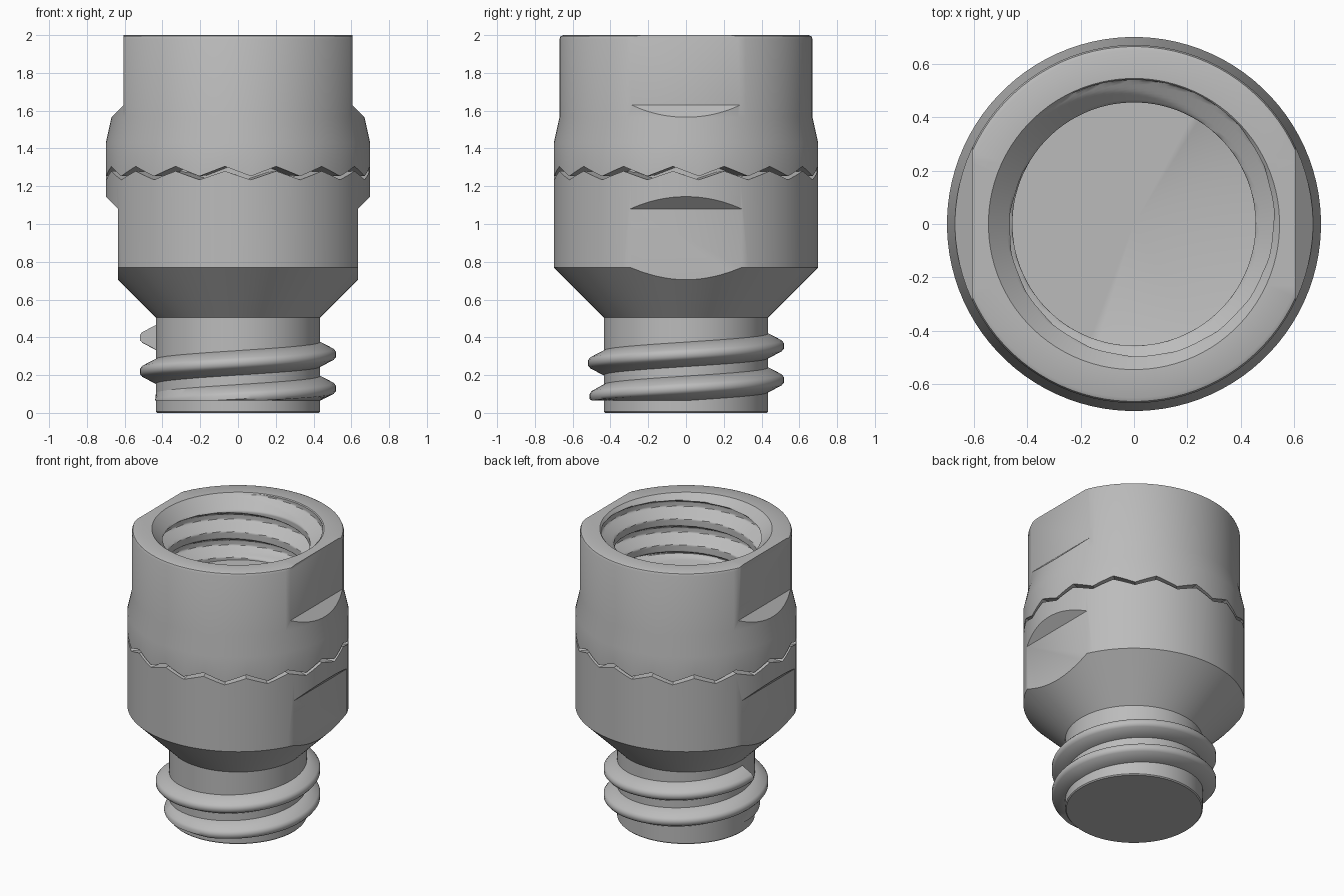
import bpy, bmesh, math

if "Cube" in bpy.data.objects:
    bpy.data.objects.remove(bpy.data.objects["Cube"])

SEG = 96                      # six segments per coupling tooth
PHASE = math.radians(16.8)    # angle of a tooth peak
PITCH = 0.18

steel = bpy.data.materials.new("grey_metal")
steel.diffuse_color = (0.5, 0.5, 0.5, 1)
steel.use_nodes = True
steel.node_tree.nodes["Principled BSDF"].inputs["Base Color"].default_value = steel.diffuse_color


def clamp(v):
    return max(0.0, min(1.0, v))


def make_object(name, bm):
    bmesh.ops.recalc_face_normals(bm, faces=bm.faces)
    mesh = bpy.data.meshes.new(name)
    bm.to_mesh(mesh)
    bm.free()
    mesh.materials.append(steel)
    ob = bpy.data.objects.new(name, mesh)
    bpy.context.collection.objects.link(ob)
    return ob


def activate(ob):
    bpy.ops.object.select_all(action='DESELECT')
    ob.select_set(True)
    bpy.context.view_layer.objects.active = ob


def smooth(ob, angle=30):
    activate(ob)
    bpy.ops.object.shade_smooth_by_angle(angle=math.radians(angle))


def lathe(name, rings, z_first, z_last):
    """Closed turned solid; each ring is a function angle -> (radius, z)."""
    bm = bmesh.new()
    angles = [PHASE + 2 * math.pi * i / SEG for i in range(SEG)]
    loops = []
    for ring in rings:
        loop = []
        for a in angles:
            r, z = ring(a)
            loop.append(bm.verts.new((r * math.cos(a), r * math.sin(a), z)))
        loops.append(loop)
    for lo, hi in zip(loops, loops[1:]):
        for i in range(SEG):
            j = (i + 1) % SEG
            bm.faces.new((lo[i], lo[j], hi[j], hi[i]))
    for loop, z in ((loops[0], z_first), (loops[-1], z_last)):
        pole = bm.verts.new((0, 0, z))
        for i in range(SEG):
            bm.faces.new((loop[i], loop[(i + 1) % SEG], pole))
    return make_object(name, bm)


def plain(r, z):
    return lambda a: (r, z)


def toothed(r, mid, amp):
    """Zigzag ring of sixteen teeth whose height shrinks towards the axis."""
    def ring(a):
        t = ((a - PHASE) * 16 / (2 * math.pi)) % 1.0
        return r, mid + amp * (r / 0.7) * (abs(2 * t - 1) * 2 - 1)
    return ring


def cut_flats(ob, profile):
    """Mill a wrench flat on both x sides with a prism of the given xz profile."""
    for side in (1, -1):
        bm = bmesh.new()
        verts = [bm.verts.new((side * x, -1, z)) for x, z in profile]
        face = bm.faces.new(verts)
        new = bmesh.ops.extrude_face_region(bm, geom=[face])["geom"]
        bmesh.ops.translate(bm, vec=(0, 2, 0),
                            verts=[g for g in new if isinstance(g, bmesh.types.BMVert)])
        cutter = make_object("flat_cutter", bm)
        cutter.hide_render = True
        mod = ob.modifiers.new("flat", 'BOOLEAN')
        mod.operation = 'DIFFERENCE'
        mod.solver = 'EXACT'
        mod.object = cutter
        activate(ob)
        bpy.ops.object.modifier_apply(modifier=mod.name)
        bpy.data.objects.remove(cutter)


# Lower body: neck, cone, barrel and toothed upper face
lower = lathe("lower_body", [
    plain(0.428, 0), plain(0.435, 0.007), plain(0.435, 0.505),
    plain(0.70, 0.77), toothed(0.70, 1.257, 0.023), toothed(0.55, 1.257, 0.023),
], 0, 1.257)
cut_flats(lower, [(0.635, 0.55), (0.635, 1.08), (0.835, 1.28), (0.9, 1.28), (0.9, 0.55)])
smooth(lower)


# Upper body: toothed lower face, tapered collar, rim and threaded socket
FLOOR = 1.57


def socket_ring(z):
    def ring(a):
        d = (z - 1.7675 - PITCH * a / (2 * math.pi)) % PITCH
        d = min(d, PITCH - d)
        depth = 0.085 * clamp((0.065 - d) / 0.047) * clamp((z - FLOOR) / 0.03)
        return max(0.455 + depth, 0.545 - (2 - z)), z
    return ring


ROWS = 70
socket = [socket_ring(2 - (2 - FLOOR) * i / ROWS) for i in range(ROWS + 1)]
upper = lathe("upper_body", [
    toothed(0.55, 1.279, 0.026), toothed(0.70, 1.279, 0.026),
    plain(0.70, 1.43), plain(0.67, 1.565), plain(0.67, 1.98),
    plain(0.664, 1.994), plain(0.65, 2.0),
] + socket, 1.279, FLOOR)
cut_flats(upper, [(0.605, 2.1), (0.605, 1.63), (0.805, 1.43), (0.9, 1.43), (0.9, 2.1)])
smooth(upper, 35)

# Core joining the two toothed faces
smooth(lathe("coupling_core", [plain(0.56, 1.22), plain(0.56, 1.32)], 1.22, 1.32))

# External thread swept along a helix, fading in at the bottom
SECTION = [(0.42, -0.065), (0.435, -0.065), (0.508, -0.027), (0.52, -0.012),
           (0.52, 0.012), (0.508, 0.027), (0.435, 0.065), (0.42, 0.065)]
bm = bmesh.new()
STEPS = 192
previous = None
for i in range(STEPS + 1):
    a = -math.pi + 4 * math.pi * i / STEPS
    fade = clamp(0.03 + (a + math.pi) / (math.pi * 0.6))
    loop = []
    for r, dz in SECTION:
        r = 0.435 + (r - 0.435) * fade if r > 0.435 else r
        z = max(0.13 + PITCH * a / (2 * math.pi) + dz, 0.065 + 0.005 * (dz + 0.065))
        loop.append(bm.verts.new((r * math.cos(a), r * math.sin(a), z)))
    if previous:
        for k in range(len(loop)):
            m = (k + 1) % len(loop)
            bm.faces.new((previous[k], previous[m], loop[m], loop[k]))
    if i in (0, STEPS):
        bm.faces.new(loop)
    previous = loop
smooth(make_object("external_thread", bm), 45)
